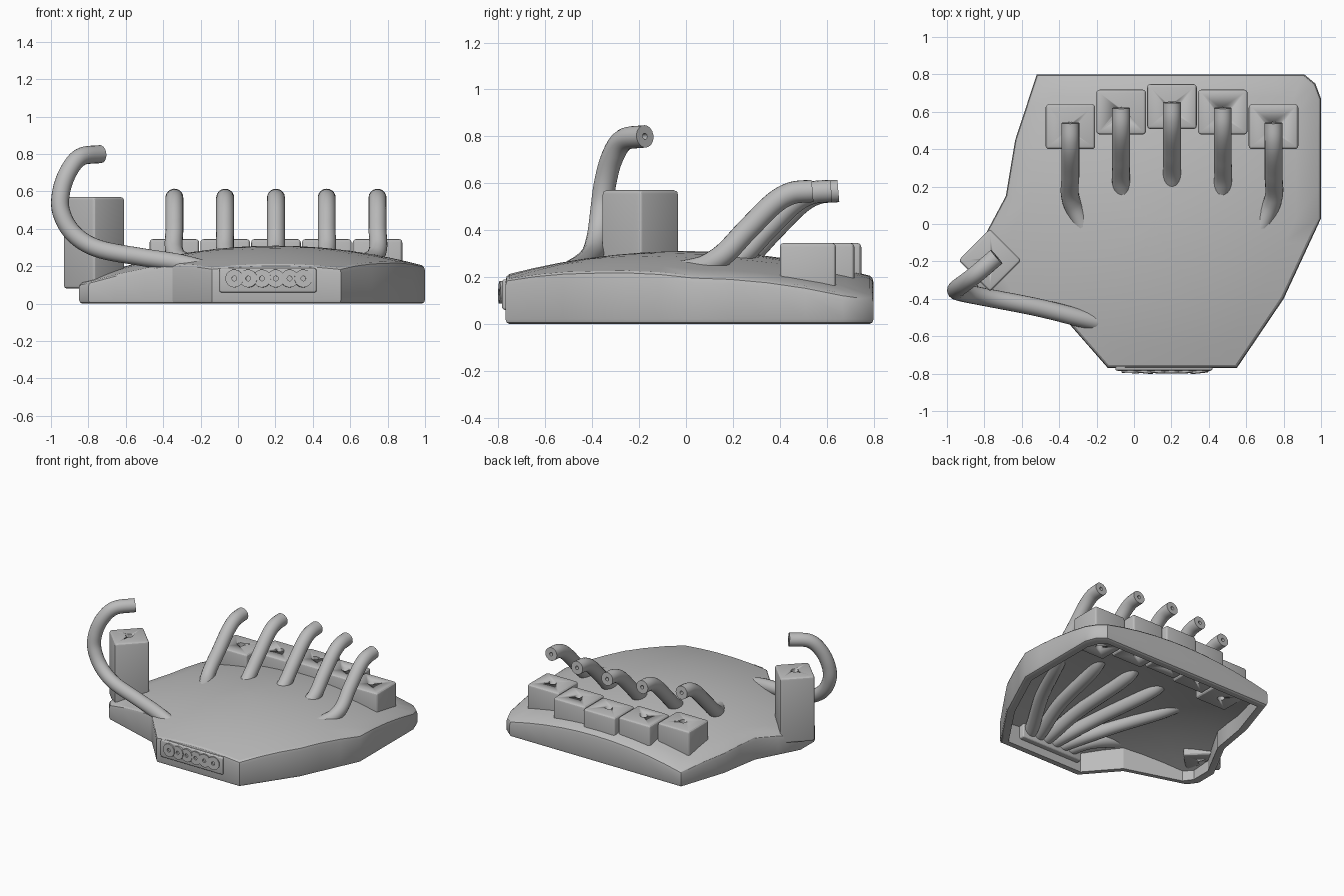
import bpy, bmesh, math
from mathutils import Vector, Matrix

if "Cube" in bpy.data.objects:
    bpy.data.objects.remove(bpy.data.objects["Cube"], do_unlink=True)

grey = bpy.data.materials.new("plain grey")
grey.use_nodes = True
GREY = (0.5, 0.5, 0.5, 1)
grey.diffuse_color = GREY
for node in grey.node_tree.nodes:
    if node.type == 'BSDF_PRINCIPLED':
        node.inputs["Base Color"].default_value = GREY


def finish(name, bm, angle=28):
    """Turn a bmesh into a grey object, smooth with sharp edges kept."""
    bmesh.ops.recalc_face_normals(bm, faces=bm.faces)
    mesh = bpy.data.meshes.new(name)
    bm.to_mesh(mesh)
    bm.free()
    mesh.materials.append(grey)
    mesh.shade_smooth()
    mesh.set_sharp_from_angle(angle=math.radians(angle))
    obj = bpy.data.objects.new(name, mesh)
    bpy.context.collection.objects.link(obj)
    return obj


def skin(bm, rings, cap_ends=True):
    """Join successive closed rings of points with quads."""
    loops = [[bm.verts.new(p) for p in ring] for ring in rings]
    n = len(loops[0])
    for a, b in zip(loops, loops[1:]):
        for i in range(n):
            j = (i + 1) % n
            bm.faces.new((a[i], a[j], b[j], b[i]))
    if cap_ends:
        bm.faces.new(loops[0])
        bm.faces.new(loops[-1])


def dome(x, y):
    return 0.31 - 0.17 * (x - 0.2) ** 2 - 0.17 * y * y


# Hollow domed shell, open underneath
def make_shell():
    corners = [(-0.52, 0.8), (0.91, 0.8), (0.97, 0.75), (1, 0.67), (1, 0.03),
               (0.8, -0.4), (0.55, -0.77), (-0.14, -0.77), (-0.35, -0.53),
               (-0.8, -0.39), (-0.85, -0.32), (-0.85, -0.16), (-0.685, 0.15),
               (-0.635, 0.45)]
    outline = []
    for a, b in zip(corners, corners[1:] + corners[:1]):
        a, b = Vector(a), Vector(b)
        steps = max(1, round((b - a).length / 0.15))
        outline += [a.lerp(b, i / steps) for i in range(steps)]
    centre = Vector((0.1, 0))

    def ring(factor, drop=None, height=0):
        pts = []
        for p in outline:
            q = centre + (p - centre) * factor
            z = height if drop is None else dome(q.x, q.y) - drop
            pts.append((q.x, q.y, z))
        return pts

    inner = [0.93, 0.8, 0.6, 0.4, 0.2, 0.03]
    outer = [0.85, 0.7, 0.55, 0.4, 0.25, 0.12, 0.02]
    rings = [ring(f, 0.06) for f in reversed(inner)]
    rings += [ring(0.93), ring(0.98), ring(0.994, height=0.006),
              ring(1, height=0.02), ring(1, 0.025), ring(0.994, 0.007),
              ring(0.98, 0)]
    rings += [ring(f, 0) for f in outer]
    bm = bmesh.new()
    skin(bm, rings)
    finish("shell", bm)


# Round-edged block, optionally with a vertical bore
def make_block(name, centre, size, turn=0, bore=0, soft=0.018):
    bm = bmesh.new()
    bmesh.ops.create_cube(bm, size=1)
    bmesh.ops.scale(bm, vec=size, verts=bm.verts)
    bmesh.ops.bevel(bm, geom=bm.edges[:], offset=soft, segments=3,
                    profile=0.5, affect='EDGES')
    bmesh.ops.transform(bm, verts=bm.verts, matrix=Matrix.Translation(centre)
                        @ Matrix.Rotation(math.radians(turn), 4, 'Z'))
    obj = finish(name, bm)
    if bore:
        cut = bmesh.new()
        bmesh.ops.create_cone(cut, cap_ends=True, segments=20, radius1=bore,
                              radius2=bore, depth=size[2] * 2)
        bmesh.ops.translate(cut, vec=centre, verts=cut.verts)
        cutter = finish(name + "_bore_cutter", cut)
        cutter.hide_render = True
        cutter.hide_viewport = True
        mod = obj.modifiers.new("bore", 'BOOLEAN')
        mod.operation = 'DIFFERENCE'
        mod.solver = 'EXACT'
        mod.object = cutter


def spline(points, steps=7):
    pts = [Vector(p) for p in points]
    pts = [2 * pts[0] - pts[1]] + pts + [2 * pts[-1] - pts[-2]]
    path = []
    for a, b, c, d in zip(pts, pts[1:], pts[2:], pts[3:]):
        for i in range(steps):
            t = i / steps
            path.append(0.5 * (2 * b + (c - a) * t
                               + (2 * a - 5 * b + 4 * c - d) * t * t
                               + (3 * b - a - 3 * c + d) * t ** 3))
    return path + [pts[-2]]


# Round tube along a smooth path, with a narrow bore at each end
def make_tube(name, points, radius=0.048, bore=0.013, sides=18):
    path = spline(points)
    side, rings, frames = None, [], []
    for i, p in enumerate(path):
        along = (path[min(i + 1, len(path) - 1)] - path[max(i - 1, 0)]).normalized()
        if side is None:
            side = along.orthogonal()
        side = (side - along * side.dot(along)).normalized()
        frames.append((p, along, side, along.cross(side)))

    def ring(frame, r, shift=0):
        p, along, u, v = frame
        return [p + along * shift + r * (u * math.cos(k * math.tau / sides)
                + v * math.sin(k * math.tau / sides)) for k in range(sides)]

    rings = [ring(frames[0], bore, 0.06), ring(frames[0], bore)]
    rings += [ring(f, radius) for f in frames]
    rings += [ring(frames[-1], bore), ring(frames[-1], bore, -0.06)]
    bm = bmesh.new()
    skin(bm, rings)
    finish(name, bm, 40)


make_shell()

# Connector at the front where every tube begins
make_block("connector", (0.16, -0.73, 0.125), (0.52, 0.11, 0.13), soft=0.012)


def port(i):
    return -0.02 + 0.074 * i


# Five finger blocks and tubes
reach = [0, 0.08, 0.11, 0.08, 0]
for i, d in enumerate(reach):
    x, px = -0.34 + 0.2715 * i, port(i + 1)
    make_block(f"finger_block_{i + 1}", (x, 0.52 + d * 0.98, 0.23),
               (0.265, 0.24, 0.23), bore=0.026)
    make_tube(f"finger_tube_{i + 1}", [
        (px, -0.797, 0.135), (px, -0.68, 0.135),
        (px + (x - px) * 0.45, -0.35, 0.195),
        (px + (x - px) * 0.85, 0.0 + d, 0.225),
        (x, 0.14 + d, 0.28), (x, 0.26 + d, 0.4), (x, 0.37 + d, 0.51),
        (x, 0.45 + d, 0.557), (x, 0.54 + d, 0.567)])

# Thumb block and its looping tube
make_block("thumb_block", (-0.77, -0.195, 0.325), (0.238, 0.238, 0.49),
           turn=45, bore=0.026)
make_tube("thumb_tube", [
    (port(0), -0.797, 0.135), (port(0), -0.68, 0.135), (-0.1, -0.56, 0.16),
    (-0.3, -0.5, 0.215), (-0.52, -0.445, 0.25), (-0.75, -0.4, 0.295),
    (-0.88, -0.375, 0.375), (-0.945, -0.36, 0.49), (-0.945, -0.345, 0.6),
    (-0.905, -0.315, 0.71), (-0.84, -0.265, 0.785), (-0.735, -0.175, 0.8)])
